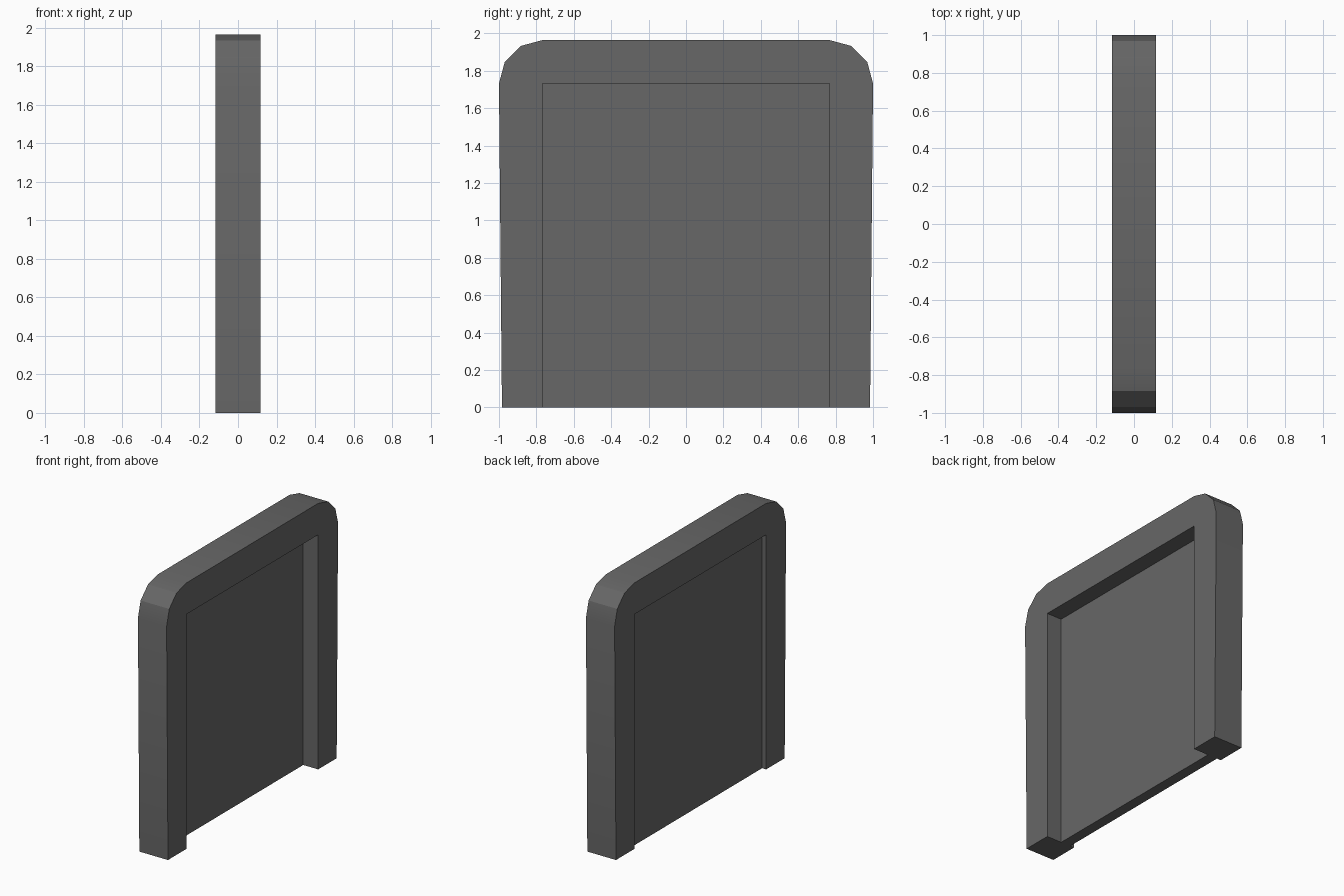
import bpy, bmesh, math

cube = bpy.data.objects.get("Cube")
if cube:
    bpy.data.objects.remove(cube, do_unlink=True)

# Single dark grey colour
grey = bpy.data.materials.new("dark_grey")
grey.use_nodes = True
colour = (0.135, 0.135, 0.135, 1)
grey.diffuse_color = colour
grey.node_tree.nodes["Principled BSDF"].inputs["Base Color"].default_value = colour


def slab(name, outline, x0, x1):
    """Extrude a (y, z) outline along x from x0 to x1."""
    bm = bmesh.new()
    face = bm.faces.new([bm.verts.new((x0, y, z)) for y, z in outline])
    ext = bmesh.ops.extrude_face_region(bm, geom=[face])
    moved = [v for v in ext["geom"] if isinstance(v, bmesh.types.BMVert)]
    bmesh.ops.translate(bm, verts=moved, vec=(x1 - x0, 0, 0))
    bmesh.ops.recalc_face_normals(bm, faces=bm.faces)
    mesh = bpy.data.meshes.new(name)
    bm.to_mesh(mesh)
    bm.free()
    mesh.materials.append(grey)
    obj = bpy.data.objects.new(name, mesh)
    bpy.context.collection.objects.link(obj)
    return obj


INNER_Y, INNER_Z, RADIUS = 0.768, 1.732, 0.232

# Arched frame: slightly tapered legs and chamfered round corners
corner = [(INNER_Y + RADIUS * math.cos(math.radians(a)),
           INNER_Z + RADIUS * math.sin(math.radians(a))) for a in (0, 30, 60, 90)]
half = [(INNER_Y, INNER_Z), (INNER_Y, 0), (0.984, 0)] + corner
frame = slab("frame", half + [(-y, z) for y, z in reversed(half)], -0.117, 0.117)

# Recessed panel, set nearer the -x side
panel = slab("panel", [(-INNER_Y, 0), (INNER_Y, 0), (INNER_Y, INNER_Z), (-INNER_Y, INNER_Z)],
             -0.084, -0.005)

# Soften only the shallow edges of the rounded corners
bpy.ops.object.select_all(action='DESELECT')
frame.select_set(True)
bpy.context.view_layer.objects.active = frame
bpy.ops.object.shade_smooth_by_angle(angle=math.radians(22))
